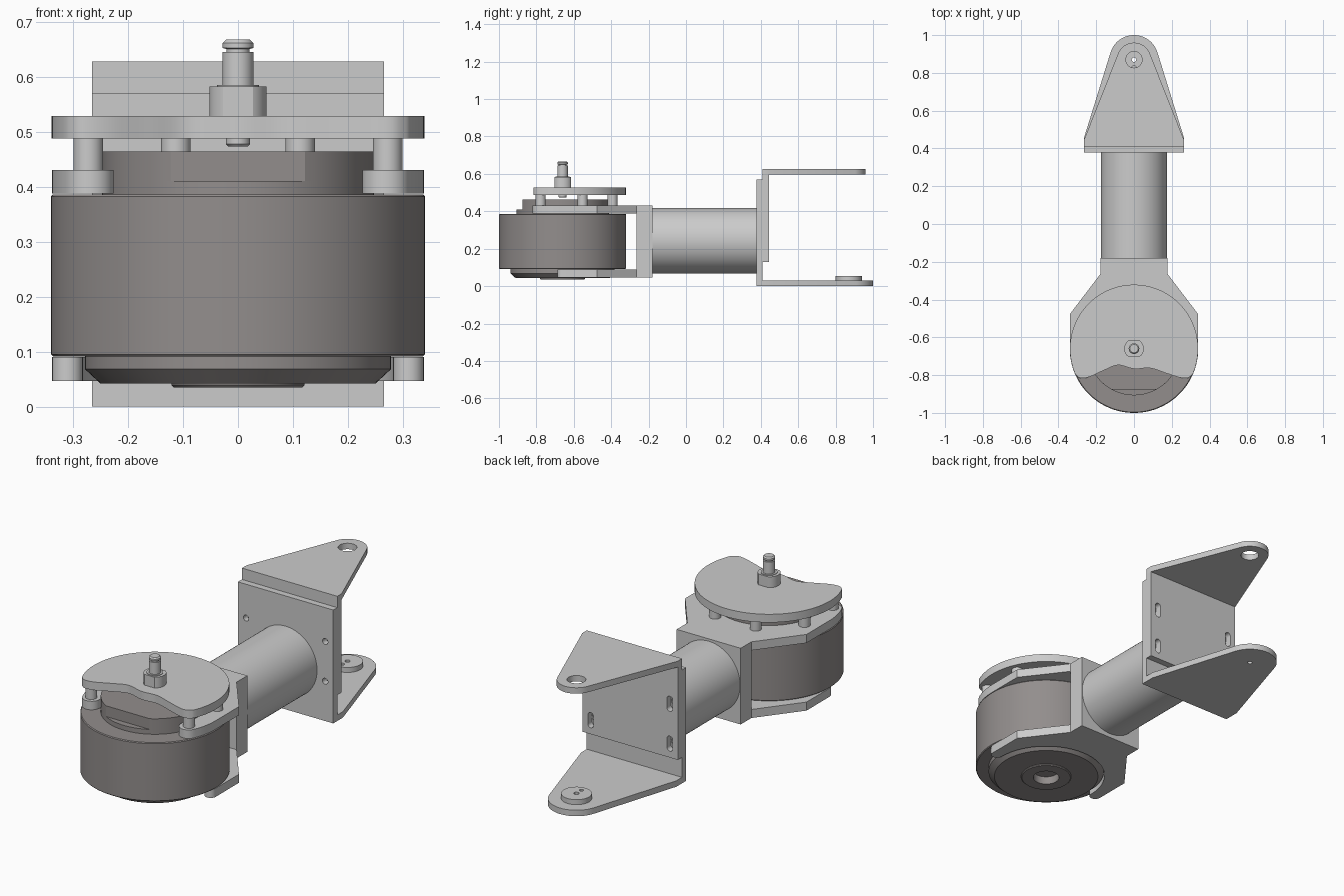
import bpy, bmesh
from math import sin, cos, pi, radians, atan2, acos, hypot, asin
from mathutils import Vector

if "Cube" in bpy.data.objects:
    bpy.data.objects.remove(bpy.data.objects["Cube"])

CY = -0.66      # motor axis y
R = 0.34        # motor radius
PY = 0.87       # pivot y

dark = bpy.data.materials.new("dark_grey")
dark.diffuse_color = (0.29, 0.27, 0.265, 1)
dark.use_nodes = True
dark.node_tree.nodes["Principled BSDF"].inputs["Base Color"].default_value = dark.diffuse_color


def arc(cx, cy, r, a0, a1, n=32):
    return [(cx + r * cos(a0 + (a1 - a0) * i / n), cy + r * sin(a0 + (a1 - a0) * i / n)) for i in range(n + 1)]


def circle(cx, cy, r, n=48):
    return arc(cx, cy, r, 0, 2 * pi, n)[:-1]


def finish(ob, mat=None):
    bpy.ops.object.select_all(action='DESELECT')
    bpy.context.view_layer.objects.active = ob
    ob.select_set(True)
    if ob.type == 'CURVE':
        bpy.ops.object.convert(target='MESH')
        ob = bpy.context.object
    bm = bmesh.new()
    bm.from_mesh(ob.data)
    bmesh.ops.remove_doubles(bm, verts=bm.verts, dist=1e-5)
    bmesh.ops.recalc_face_normals(bm, faces=bm.faces)
    bm.to_mesh(ob.data)
    bm.free()
    bpy.ops.object.shade_smooth_by_angle(angle=radians(30))
    if mat:
        ob.data.materials.append(mat)
    return ob


def plate(name, loops, lo, hi, upright=False, mat=None):
    """Outline plus hole loops, extruded lo..hi along z (or along y if upright)."""
    cu = bpy.data.curves.new(name, 'CURVE')
    cu.dimensions = '2D'
    cu.fill_mode = 'BOTH'
    cu.extrude = (hi - lo) / 2
    for pts in loops:
        sp = cu.splines.new('POLY')
        sp.points.add(len(pts) - 1)
        for p, (x, y) in zip(sp.points, pts):
            p.co = (x, y, 0, 1)
        sp.use_cyclic_u = True
    ob = bpy.data.objects.new(name, cu)
    bpy.context.collection.objects.link(ob)
    mid = (lo + hi) / 2
    ob.location = (0, mid, 0) if upright else (0, 0, mid)
    if upright:
        ob.rotation_euler.x = pi / 2
    return finish(ob, mat)


def lathe(name, profile, loc, rot=(0, 0, 0), mat=None, n=96):
    """Revolve (radius, height) points around local z."""
    bm = bmesh.new()
    vs = [bm.verts.new((r, 0, z)) for r, z in profile]
    es = [bm.edges.new(p) for p in zip(vs, vs[1:])]
    bmesh.ops.spin(bm, geom=vs + es, cent=(0, 0, 0), axis=(0, 0, 1), angle=2 * pi, steps=n)
    me = bpy.data.meshes.new(name)
    bm.to_mesh(me)
    bm.free()
    ob = bpy.data.objects.new(name, me)
    bpy.context.collection.objects.link(ob)
    ob.location, ob.rotation_euler = loc, rot
    return finish(ob, mat)


# Motor drum with chamfered underside, bore and low top step
lathe("motor_drum", [(0, 0.075), (0.062, 0.075), (0.062, 0.035), (0.117, 0.035), (0.121, 0.039),
                     (0.121, 0.042), (0.25, 0.042), (0.278, 0.068), (0.278, 0.091), (R - 0.004, 0.091),
                     (R, 0.095), (R, 0.382), (R - 0.004, 0.386), (0.247, 0.386), (0.247, 0.41),
                     (0, 0.41)], (0, CY, 0), mat=dark)
# Top boss with a flat on the front
f = asin(0.215 / 0.247)
plate("motor_boss", [arc(0, CY, 0.247, -f, pi + f, 72)], 0.41, 0.464, mat=dark)


# Fork arms hugging the motor
def fork_arm(name, lo, hi, rin, a):
    mid, cap = (R - 0.002 + rin) / 2, (R - 0.002 - rin) / 2
    right = [(0.178, -0.18), (0.178, -0.265), (0.338, -0.475)]
    right += arc(0, CY, 0.338, 0, -a, 12)
    right += arc(mid * cos(a), CY - mid * sin(a), cap, -a, -a - pi, 12)[1:]
    right += arc(0, CY, rin, -a, pi / 2, 36)[1:]
    left = [(-x, y) for x, y in reversed(right[:-1])]
    pts = [p for i, p in enumerate(right + left) if i == 0 or p != (right + left)[i - 1]]
    plate(name, [pts], lo, hi)


fork_arm("upper_fork_arm", 0.387, 0.43, 0.25, radians(23.5))
fork_arm("lower_fork_arm", 0.047, 0.09, 0.282, 0)
plate("fork_bridge", [[(-0.178, 0.09), (0.178, 0.09), (0.178, 0.387), (-0.178, 0.387)]], -0.265, -0.18, True)

# Crescent cover plate with a wavy front edge
wave = [(0.31, -0.797), (0.283, -0.815), (0.243, -0.813), (0.17, -0.79), (0.085, -0.763), (0, -0.767),
        (-0.085, -0.747), (-0.16, -0.775), (-0.233, -0.808), (-0.283, -0.815), (-0.31, -0.797)]


def smooth(pts, n=6):
    v = [Vector(p) for p in [pts[0]] + pts + [pts[-1]]]
    out = []
    for p0, p1, p2, p3 in zip(v, v[1:], v[2:], v[3:]):
        for i in range(n):
            t = i / n
            q = 0.5 * (2 * p1 + (p2 - p0) * t + (2 * p0 - 5 * p1 + 4 * p2 - p3) * t * t
                       + (3 * p1 - p0 - 3 * p2 + p3) * t ** 3)
            out.append((q.x, q.y))
    return out


e = radians(23.3)
plate("cover_plate", [arc(0, CY, R - 0.001, pi + e, -e, 80) + smooth(wave)[1:]], 0.487, 0.528)

# Spacers between the upper arm and the cover plate
for s in (-1, 1):
    for i, (x, y) in enumerate([(0.272, -0.777), (0.272, -0.553), (0.113, -0.393)]):
        lathe(f"spacer_{'left' if s < 0 else 'right'}_{i}",
              [(0, 0.43), (0.027, 0.43), (0.027, 0.487), (0, 0.487)], (s * x, y, 0), n=32)

# Shaft fitting: collar with two flats, grooved stem, stub below the plate
f = asin(0.044 / 0.052)
plate("fitting_collar", [arc(0, CY, 0.052, -f, f) + arc(0, CY, 0.052, pi - f, pi + f)], 0.528, 0.582)
lathe("fitting_stem", [(0, 0.473), (0.018, 0.473), (0.022, 0.477), (0.022, 0.53), (0.038, 0.53), (0.038, 0.585),
                       (0.028, 0.585), (0.028, 0.645), (0.021, 0.645), (0.021, 0.65), (0.028, 0.652),
                       (0.028, 0.661), (0.022, 0.667), (0, 0.667)], (0, CY, 0), n=40)

# Connecting tube
lathe("connecting_tube", [(0, -0.18), (0.175, -0.18), (0.175, 0.378), (0, 0.378)],
      (0, 0, 0.243), rot=(-pi / 2, 0, 0))


# Hinge brackets: tapered flanges with rounded tips, and overlapping back plates
def flange(name, y0, yc, r, lo, hi, hole):
    w = 0.265
    a = atan2(yc - PY, w) + acos(r / hypot(w, yc - PY))
    pts = [(-w, yc), (-w, y0), (w, y0), (w, yc)] + arc(0, PY, r, a, pi - a)
    plate(name, [pts, circle(0, PY, hole)], lo, hi)


def slot(x, z, r, h):
    return arc(x, z + h, r, 0, pi, 12) + arc(x, z - h, r, pi, 2 * pi, 12)


def rect(z0, z1):
    return [(-0.265, z0), (0.265, z0), (0.265, z1), (-0.265, z1)]


flange("lower_flange", 0.378, 0.455, 0.13, 0.0, 0.03, 0.012)
flange("upper_flange", 0.41, 0.445, 0.09, 0.597, 0.627, 0.043)
spots = [(x, z) for x in (-0.22, 0.22) for z in (0.2, 0.4)]
plate("lower_bracket_plate", [rect(0.03, 0.57)] + [circle(x, z, 0.015, 24) for x, z in spots], 0.378, 0.41, True)
plate("upper_bracket_plate", [rect(0.13, 0.597)] + [slot(x, z, 0.016, 0.022) for x, z in spots], 0.41, 0.443, True)

# Pivot disc with small holes
plate("pivot_disc", [circle(0, PY, 0.07), circle(0, PY, 0.012, 24), circle(0, PY - 0.04, 0.01, 24)], 0.03, 0.055)
